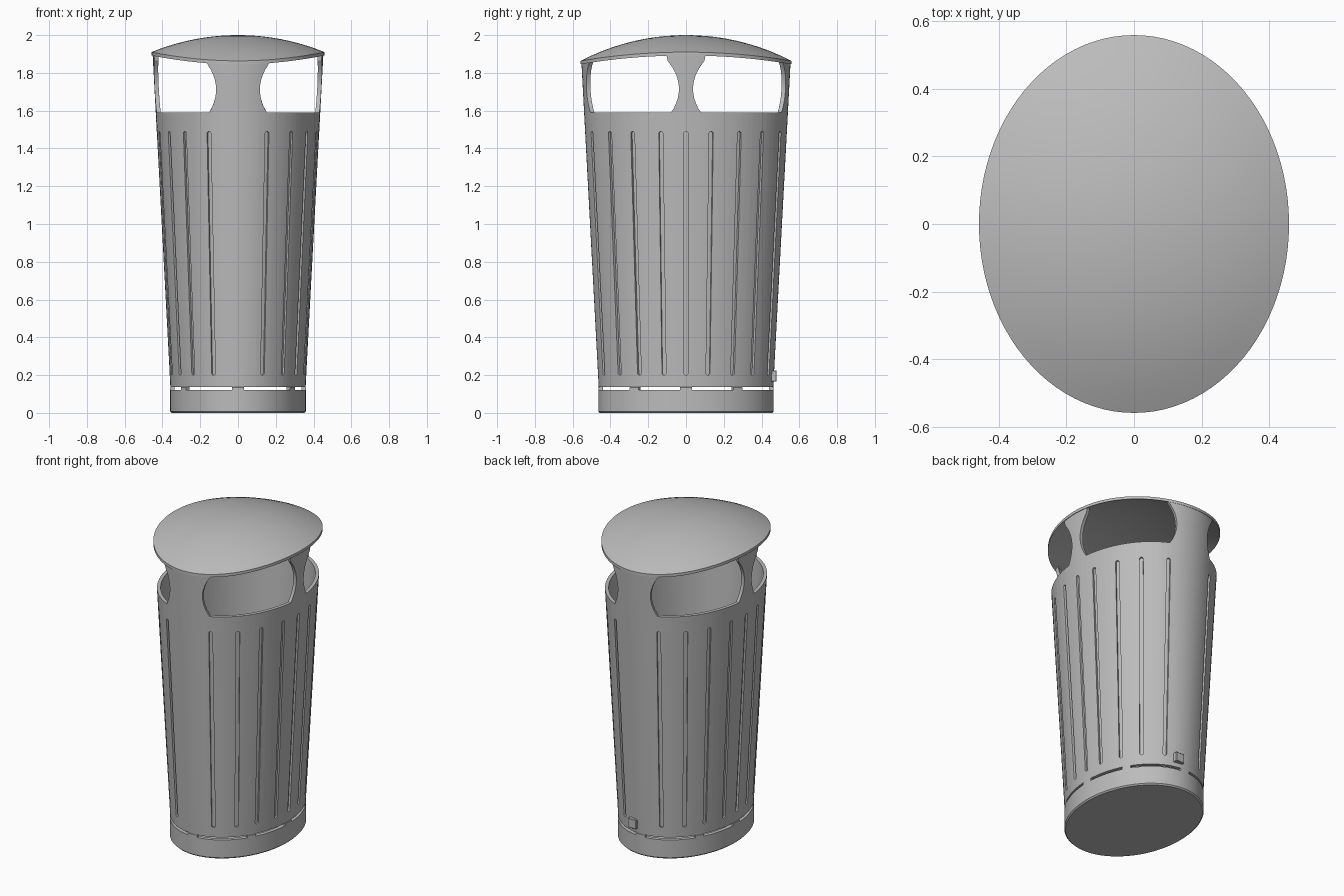
import bpy, bmesh
from math import sin, cos, radians, sqrt, pi

if "Cube" in bpy.data.objects:
    bpy.data.objects.remove(bpy.data.objects["Cube"])

SIDES = 96
RX, RY = 0.358, 0.462          # base ellipse radii
WALL = 0.022
LID_X, LID_Y, LID_R, LID_T = 0.458, 0.558, 1.21, 0.018
JOINT, RIM, FLARE = 0.135, 1.9, 0.094

grey = bpy.data.materials.new("light_grey_metal")
grey.use_nodes = True
colour = (0.5, 0.5, 0.5, 1)
grey.diffuse_color = colour
grey.node_tree.nodes["Principled BSDF"].inputs["Base Color"].default_value = colour


def make(name, bm):
    bmesh.ops.recalc_face_normals(bm, faces=bm.faces)
    mesh = bpy.data.meshes.new(name)
    bm.to_mesh(mesh)
    bm.free()
    obj = bpy.data.objects.new(name, mesh)
    bpy.context.collection.objects.link(obj)
    mesh.materials.append(grey)
    return obj


def smooth(obj):
    bpy.ops.object.select_all(action='DESELECT')
    obj.select_set(True)
    bpy.context.view_layer.objects.active = obj
    bpy.ops.object.shade_smooth_by_angle(angle=radians(25))


def flare(z):
    return FLARE * max(0, z - JOINT) / (RIM - JOINT)


def on_body(a, z, offset=0):
    o = flare(z) + offset
    return (RX + o) * cos(a), (RY + o) * sin(a), z


def dome(x, y):
    return 2 - LID_R + sqrt(LID_R ** 2 - x * x - y * y)


def loft(bm, rings):
    loops = [[bm.verts.new(p) for p in ring] for ring in rings]
    for lo, hi in zip(loops, loops[1:]):
        for i in range(len(lo)):
            j = (i + 1) % len(lo)
            bm.faces.new((lo[i], lo[j], hi[j], hi[i]))
    for end in (loops[0], loops[-1]):
        bm.faces.new(end)


ANGLES = [2 * pi * i / SIDES for i in range(SIDES)]


def ring(z, offset=0):
    return [on_body(a, z, offset) for a in ANGLES]


def rim_ring(offset):
    # Upper edge of the wall follows the underside of the domed lid
    out = []
    for a in ANGLES:
        x, y, _ = on_body(a, RIM, offset)
        out.append(on_body(a, dome(x, y) - LID_T / 2, offset))
    return out


# Tapered hollow body with a plain straight foot
bm = bmesh.new()
loft(bm, [ring(0, -0.006), ring(0.008, 0.002), ring(JOINT, 0.002), ring(JOINT + 0.001),
          rim_ring(0), rim_ring(-WALL), ring(JOINT, -WALL), ring(0.03, -WALL)])
body = make("bin_body", bm)

# Cutters: curved blocks that follow the wall
cut = bmesh.new()


def block(rows, inner, outer, sx, sy, steps):
    layers = []
    for offset in (inner, outer):
        grid = []
        for z, a0, a1 in rows:
            line = []
            for k in range(steps + 1):
                x, y, h = on_body(a0 + (a1 - a0) * k / steps, z, offset)
                line.append(cut.verts.new((sx * x, sy * y, h)))
            grid.append(line)
        layers.append(grid)
    near, far = layers
    for grid in layers:
        for lo, hi in zip(grid, grid[1:]):
            for k in range(steps):
                cut.faces.new((lo[k], lo[k + 1], hi[k + 1], hi[k]))
    border = [(0, k) for k in range(steps)]
    border += [(r, steps) for r in range(len(rows) - 1)]
    border += [(len(rows) - 1, k) for k in range(steps, 0, -1)]
    border += [(r, 0) for r in range(len(rows) - 1, 0, -1)]
    for (r, k), (s, m) in zip(border, border[1:] + border[:1]):
        cut.faces.new((near[r][k], near[s][m], far[s][m], far[r][k]))


def window_rows():
    rows = []
    for i in range(15):
        z = 1.59 + 0.025 * i
        s = min(1.15, abs(z - 1.715) / 0.135) ** 2
        rows.append((z, radians(3.9 + 5.1 * s), radians(74.8 - 6.2 * s)))
    return rows


def groove_rows(angle, half=0.011, low=0.2, high=1.49):
    # Narrow slot with rounded ends
    a = radians(angle)
    rows = []
    for end, way in ((low, 1), (high, -1)):
        part = []
        for t in (0.03, 0.3, 0.65, 1):
            z = end + way * half * t
            speed = sqrt(((RX + flare(z)) * sin(a)) ** 2 + ((RY + flare(z)) * cos(a)) ** 2)
            w = half * sqrt(1 - (1 - t) ** 2) / speed
            part.append((z, a - w, a + w))
        rows += part if way == 1 else part[::-1]
    return rows


for sx in (1, -1):
    for sy in (1, -1):
        block(window_rows(), -0.08, 0.06, sx, sy, 24)
        for a0, a1 in ((4, 33), (40, 85)):
            block([(z, radians(a0), radians(a1)) for z in (0.122, 0.138)],
                  -0.05, 0.04, sx, sy, 14)
        for angle in (14.5, 32, 49, 69):
            block(groove_rows(angle), -0.013, 0.02, sx, sy, 1)
    block(groove_rows(0), -0.013, 0.02, sx, 1, 1)

cutter = make("opening_cutter", cut)
cutter.hide_render = True
mod = body.modifiers.new("openings", 'BOOLEAN')
mod.operation = 'DIFFERENCE'
mod.solver = 'EXACT'
mod.object = cutter
bpy.context.view_layer.objects.active = body
bpy.ops.object.modifier_apply(modifier=mod.name)
bpy.data.objects.remove(cutter)
smooth(body)


# Domed lid
def lid_ring(t, drop):
    pts = [(LID_X * t * cos(a), LID_Y * t * sin(a)) for a in ANGLES]
    return [(x, y, dome(x, y) - drop) for x, y in pts]


steps = [0.02] + [i / 10 for i in range(1, 11)]
bm = bmesh.new()
loft(bm, [lid_ring(t, 0) for t in steps] + [lid_ring(t, LID_T) for t in steps[::-1]])
smooth(make("domed_lid", bm))

# Small lock block low on the back
bm = bmesh.new()
bmesh.ops.create_cube(bm, size=1)
bmesh.ops.scale(bm, vec=(0.06, 0.036, 0.06), verts=bm.verts)
bmesh.ops.translate(bm, vec=(0.05, 0.462, 0.195), verts=bm.verts)
bmesh.ops.bevel(bm, geom=bm.edges[:], offset=0.003, segments=1, affect='EDGES')
make("lock_block", bm)
